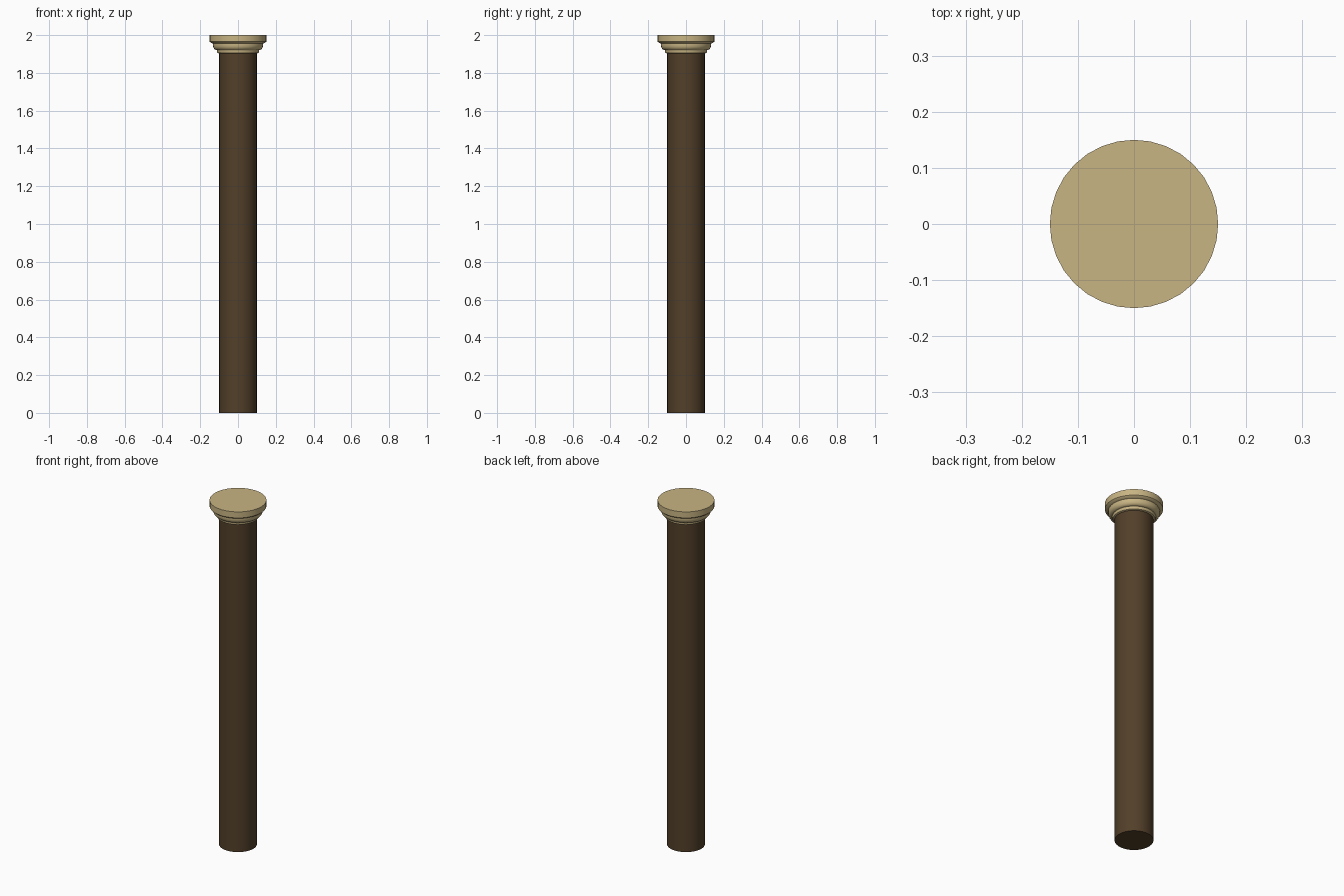
import bpy, bmesh, math

if "Cube" in bpy.data.objects:
    bpy.data.objects.remove(bpy.data.objects["Cube"])

SIDES = 32


def material(name, color):
    m = bpy.data.materials.new(name)
    m.diffuse_color = (*color, 1)
    m.use_nodes = True
    m.node_tree.nodes["Principled BSDF"].inputs["Base Color"].default_value = m.diffuse_color
    return m


def lathe(name, profile, mat):
    """Revolve an (r, z) profile, bottom to top, and cap both ends."""
    bm = bmesh.new()
    rings = []
    for r, z in profile:
        rings.append([bm.verts.new((r * math.cos(2 * math.pi * i / SIDES),
                                    r * math.sin(2 * math.pi * i / SIDES), z))
                      for i in range(SIDES)])
    for a, b in zip(rings, rings[1:]):
        for i in range(SIDES):
            j = (i + 1) % SIDES
            bm.faces.new((a[i], a[j], b[j], b[i]))
    bm.faces.new(rings[0][::-1])
    bm.faces.new(rings[-1])
    me = bpy.data.meshes.new(name)
    bm.to_mesh(me)
    bm.free()
    me.materials.append(mat)
    ob = bpy.data.objects.new(name, me)
    bpy.context.collection.objects.link(ob)
    bpy.ops.object.select_all(action='DESELECT')
    ob.select_set(True)
    bpy.context.view_layer.objects.active = ob
    bpy.ops.object.shade_smooth_by_angle(angle=math.radians(30))
    return ob


wood = material("dark_wood", (0.085, 0.05, 0.022))
stone = material("pale_stone", (0.58, 0.46, 0.23))

# Plain round shaft
lathe("shaft", [(0.1, 0), (0.1, 1.905)], wood)

# Moulded capital: neck fillet, rounded echinus, top disc
echinus = [(0.113 + 0.02 * math.sin(t), 1.947 - 0.026 * math.cos(t))
           for t in [math.pi / 2 * k / 5 for k in range(6)]]
lathe("capital",
      [(0.102, 1.903), (0.109, 1.906), (0.111, 1.911), (0.111, 1.918)]
      + echinus
      + [(0.133, 1.955), (0.142, 1.958), (0.15, 1.965), (0.15, 2.0)], stone)
